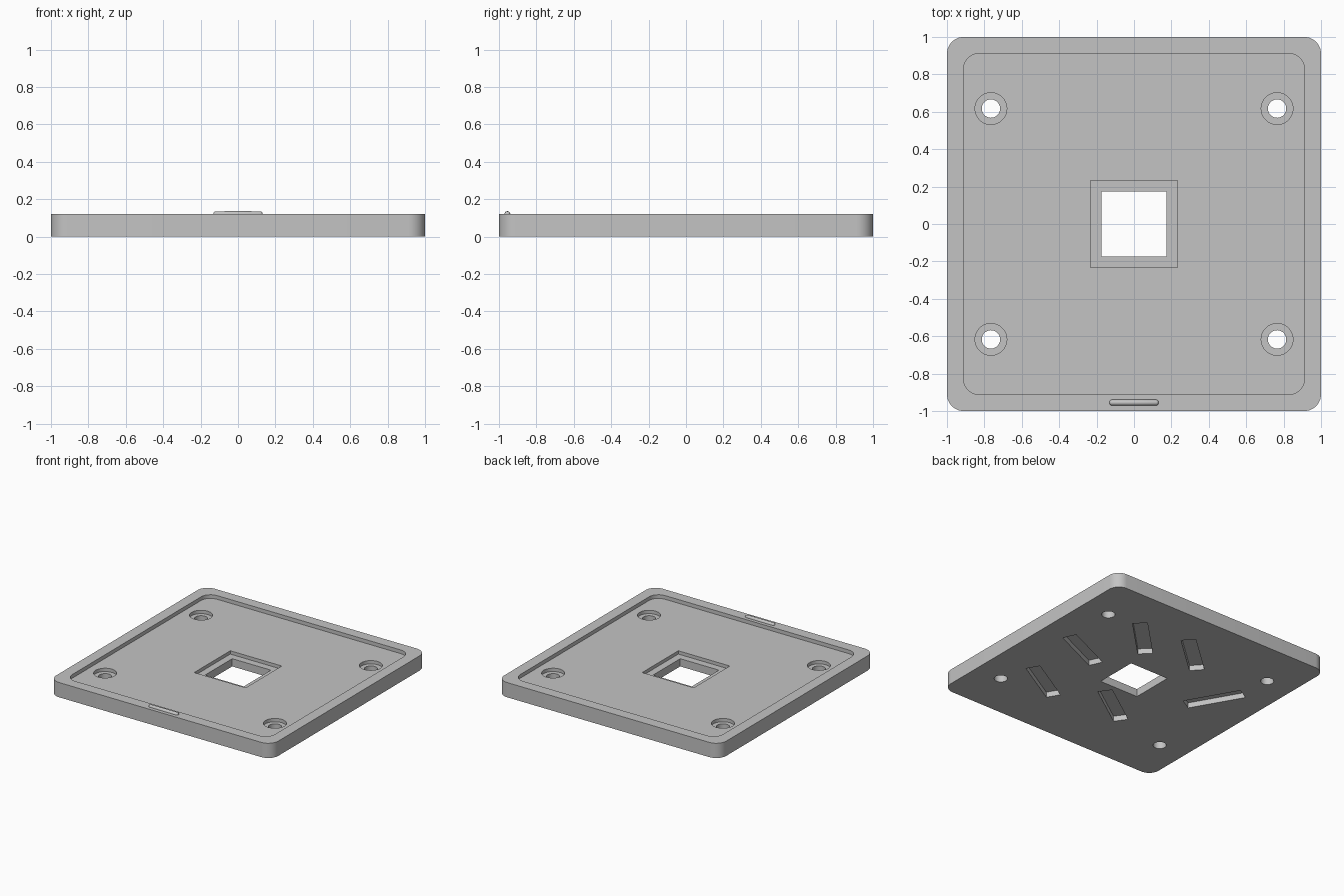
import bpy
import bmesh
from math import cos, sin, pi, radians
from mathutils import Matrix

cube = bpy.data.objects.get("Cube")
if cube:
    bpy.data.objects.remove(cube, do_unlink=True)

grey = bpy.data.materials.new("plain grey")
grey.use_nodes = True
colour = (0.55, 0.55, 0.55, 1)
grey.diffuse_color = colour
grey.node_tree.nodes["Principled BSDF"].inputs["Base Color"].default_value = colour


def rounded_outline(half_x, half_y, radius, steps=10):
    """Counter-clockwise rectangle with rounded corners."""
    points = []
    for quarter, (sx, sy) in enumerate([(1, 1), (-1, 1), (-1, -1), (1, -1)]):
        for i in range(steps + 1):
            a = (quarter + i / steps) * pi / 2
            points.append((sx * (half_x - radius) + radius * cos(a),
                           sy * (half_y - radius) + radius * sin(a)))
    return points


def rectangle(half_x, half_y):
    return [(half_x, half_y), (-half_x, half_y), (-half_x, -half_y), (half_x, -half_y)]


def circle(radius, sides=48):
    return [(radius * cos(2 * pi * i / sides), radius * sin(2 * pi * i / sides))
            for i in range(sides)]


def prism(name, outline, low, high, place=(0, 0), turn=0):
    """Solid made by raising a flat outline from low to high."""
    bm = bmesh.new()
    base = bm.faces.new([bm.verts.new((x, y, low)) for x, y in outline])
    raised = bmesh.ops.extrude_face_region(bm, geom=[base])["geom"]
    bmesh.ops.translate(bm, vec=(0, 0, high - low),
                        verts=[v for v in raised if isinstance(v, bmesh.types.BMVert)])
    bmesh.ops.recalc_face_normals(bm, faces=bm.faces)
    bm.transform(Matrix.Translation((*place, 0)) @ Matrix.Rotation(radians(turn), 4, "Z"))
    return add_object(name, bm)


def add_object(name, bm):
    mesh = bpy.data.meshes.new(name)
    bm.to_mesh(mesh)
    bm.free()
    mesh.materials.append(grey)
    obj = bpy.data.objects.new(name, mesh)
    bpy.context.collection.objects.link(obj)
    return obj


def smooth(obj):
    bpy.ops.object.select_all(action="DESELECT")
    obj.select_set(True)
    bpy.context.view_layer.objects.active = obj
    bpy.ops.object.shade_smooth_by_angle(angle=radians(30))


TOP, FLOOR, LEDGE, OVER = 0.12, 0.09, 0.063, 0.3
plate = prism("base_plate", rounded_outline(1, 1, 0.09), 0, TOP)

# Shallow tray inside the rim, then the stepped square window
cutters = [
    prism("tray_cutter", rounded_outline(0.912, 0.912, 0.085), FLOOR, OVER),
    prism("window_step_cutter", rectangle(0.232, 0.232), LEDGE, OVER),
    prism("window_cutter", rectangle(0.174, 0.174), -OVER, OVER),
]

# Four counterbored screw holes
for sx in (-1, 1):
    for sy in (-1, 1):
        spot = (sx * 0.765, sy * 0.617)
        cutters.append(prism("counterbore_cutter", circle(0.085), LEDGE, OVER, spot))
        cutters.append(prism("screw_hole_cutter", circle(0.049), -OVER, OVER, spot))

# Scattered slots on the underside: centre and angle
slots = [((0.345, 0.51), 45), ((-0.095, 0.56), 42), ((-0.637, 0.163), 120),
         ((-0.124, -0.39), 35), ((0.497, -0.45), 30.5), ((0.574, 0.094), 24.5)]
for spot, angle in slots:
    cutters.append(prism("slot_cutter", rectangle(0.225, 0.055), -OVER, 0.043, spot, angle))

for cutter in cutters:
    cut = plate.modifiers.new(cutter.name, "BOOLEAN")
    cut.operation = "DIFFERENCE"
    cut.solver = "EXACT"
    cut.object = cutter
    cutter.hide_render = True

# Bake the cuts and drop the cutters
bpy.context.view_layer.update()
graph = bpy.context.evaluated_depsgraph_get()
finished = bpy.data.meshes.new_from_object(plate.evaluated_get(graph))
plate.modifiers.clear()
plate.data = finished
for cutter in cutters:
    bpy.data.objects.remove(cutter, do_unlink=True)
smooth(plate)

# Small round-ended ridge on the front rim
bm = bmesh.new()
bmesh.ops.create_uvsphere(bm, u_segments=24, v_segments=12, radius=0.016)
bm.transform(Matrix.Rotation(pi / 2, 4, "Y"))
for v in bm.verts:
    if abs(v.co.x) > 0.001:
        v.co.x += 0.116 if v.co.x > 0 else -0.116
bm.transform(Matrix.Translation((0, -0.955, TOP)))
smooth(add_object("front_ridge", bm))
